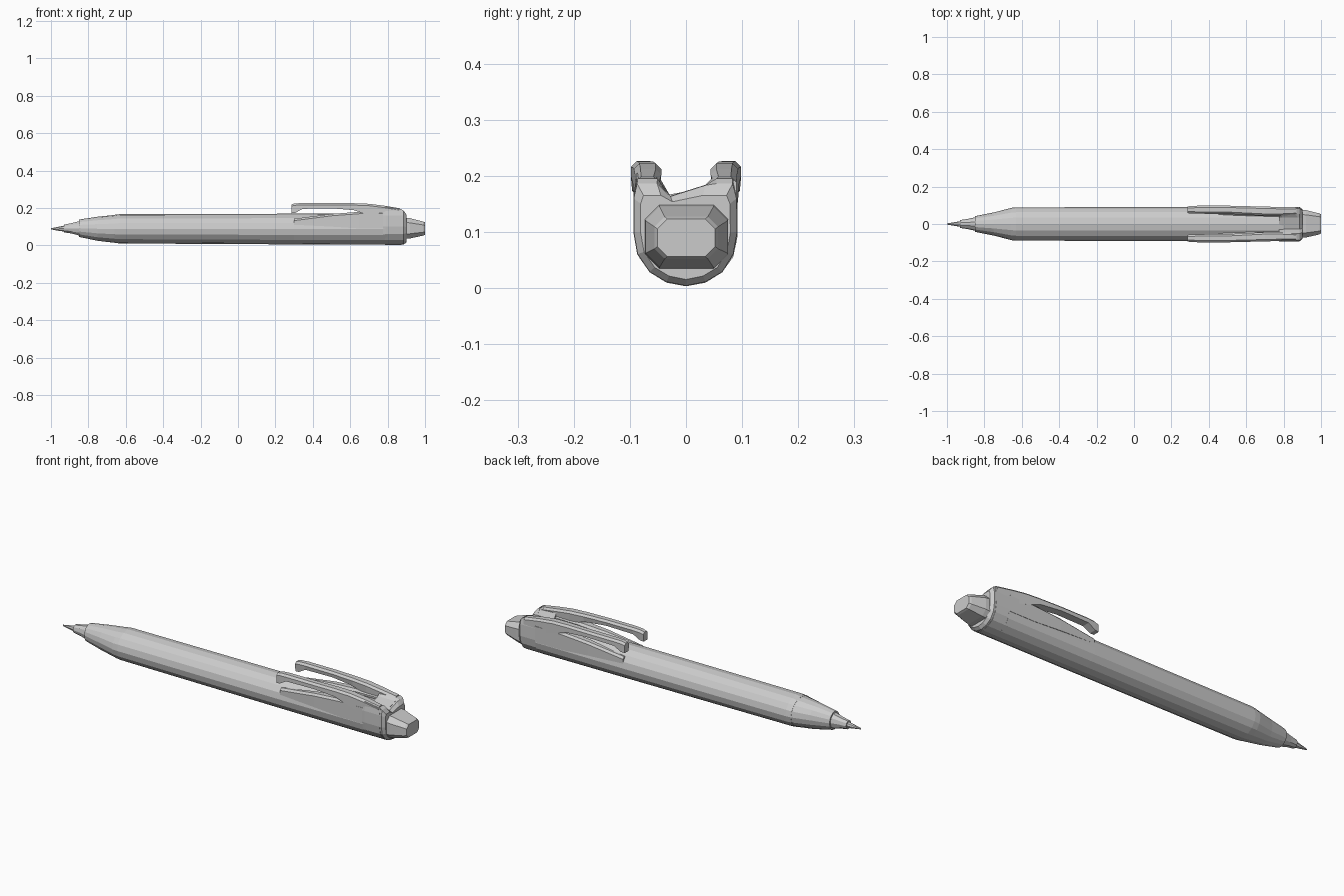
import bpy
import math


def loft(name, sections):
    """Skin equal-length rings of 3D points into a closed flat-shaded solid."""
    n = len(sections[0])
    verts = [p for ring in sections for p in ring]
    faces = []
    for s in range(len(sections) - 1):
        a, b = s * n, (s + 1) * n
        for i in range(n):
            j = (i + 1) % n
            faces.append((a + i, a + j, b + j, b + i))
    faces.append(tuple(reversed(range(n))))
    faces.append(tuple(range(len(verts) - n, len(verts))))
    # rings run counter-clockwise seen from +x, so flip is handled by signed volume
    mesh = bpy.data.meshes.new(name)
    mesh.from_pydata(verts, [], faces)
    import bmesh
    bm = bmesh.new()
    bm.from_mesh(mesh)
    bmesh.ops.recalc_face_normals(bm, faces=bm.faces)
    bm.to_mesh(mesh)
    bm.free()
    obj = bpy.data.objects.new(name, mesh)
    bpy.context.collection.objects.link(obj)
    return obj


def ring(x, ry, zlo, zhi, sides=16, yc=0.0):
    """Elliptical ring around the pen axis."""
    zc, rz = (zlo + zhi) / 2, (zhi - zlo) / 2
    return [(x, yc + ry * math.cos(2 * math.pi * i / sides),
             zc + rz * math.sin(2 * math.pi * i / sides)) for i in range(sides)]


def slab(x, y_in, y_out, zlo, zhi, side, c=0.01):
    """Rectangular section with clipped upper corners, on one side of the pen."""
    pts = [(y_in + 0.004, zlo), (y_out, zlo), (y_out, zhi - c), (y_out - c, zhi),
           (y_in + c, zhi), (y_in, zhi - c)]
    return [(x, side * y, z) for y, z in pts]


# Barrel
loft("barrel", [ring(-0.66, 0.086, 0.013, 0.163), ring(-0.63, 0.089, 0.010, 0.167),
                ring(0.30, 0.091, 0.005, 0.169), ring(0.80, 0.091, 0.003, 0.172)])

# Tapered grip, cone and writing point
loft("grip_cone", [ring(-0.655, 0.086, 0.013, 0.163), ring(-0.75, 0.062, 0.024, 0.153),
                   ring(-0.85, 0.042, 0.045, 0.138)])
loft("tip_cone", [ring(-0.84, 0.038, 0.048, 0.133, 10), ring(-0.89, 0.027, 0.062, 0.120, 10),
                  ring(-0.93, 0.021, 0.068, 0.112, 10)])
loft("writing_point", [ring(-0.92, 0.016, 0.072, 0.107, 8), ring(-0.96, 0.010, 0.078, 0.099, 8),
                       ring(-1.0, 0.003, 0.085, 0.091, 8)])

# Cap head: rounded underside, forked upper edge
fork = [(0.0, 0.003), (0.035, 0.010), (0.065, 0.028), (0.085, 0.06), (0.092, 0.10),
        (0.091, 0.16), (0.084, 0.205), (0.055, 0.205), (0.035, 0.184), (-0.028, 0.164),
        (-0.052, 0.205), (-0.088, 0.205), (-0.094, 0.16), (-0.094, 0.10),
        (-0.087, 0.06), (-0.065, 0.028), (-0.035, 0.010)]


def fork_ring(x, s, top):
    return [(x, y * s, min(0.09 + (z - 0.09) * s, top)) for y, z in fork]


loft("cap_head", [fork_ring(0.775, 0.99, 0.203), fork_ring(0.79, 1.0, 0.205),
                  fork_ring(0.875, 1.0, 0.192)])
loft("cap_flange", [fork_ring(0.87, 0.98, 0.195), fork_ring(0.885, 0.99, 0.186),
                    fork_ring(0.90, 0.86, 0.165)])


# Push button
def button_ring(x, y0, y1, z0, z1, c):
    return [(x, y, z) for y, z in [(y0 + c, z0), (y1 - c, z0), (y1, z0 + c), (y1, z1 - c),
                                   (y1 - c, z1), (y0 + c, z1), (y0, z1 - c), (y0, z0 + c)]]


loft("push_button", [button_ring(0.88, -0.074, 0.076, 0.033, 0.150, 0.025),
                     button_ring(0.92, -0.072, 0.074, 0.037, 0.145, 0.025),
                     button_ring(0.99, -0.056, 0.057, 0.052, 0.127, 0.018),
                     button_ring(1.0, -0.051, 0.052, 0.056, 0.123, 0.018)])

# Two raised clip arms, each with a low rail beneath
arm = [(0.285, 0.058, 0.094, 0.171, 0.219), (0.305, 0.056, 0.096, 0.173, 0.224),
       (0.345, 0.055, 0.098, 0.195, 0.226), (0.50, 0.054, 0.098, 0.198, 0.226),
       (0.62, 0.048, 0.095, 0.188, 0.225), (0.70, 0.044, 0.093, 0.160, 0.222),
       (0.78, 0.044, 0.091, 0.140, 0.212), (0.865, 0.048, 0.090, 0.130, 0.198)]
rail = [(0.30, 0.060, 0.086, 0.110, 0.142), (0.50, 0.048, 0.091, 0.100, 0.168),
        (0.65, 0.042, 0.092, 0.090, 0.179), (0.80, 0.040, 0.092, 0.090, 0.182)]
for label, side in (("left", 1), ("right", -1)):
    loft("clip_arm_" + label, [slab(*s, side) for s in arm])
    loft("clip_rail_" + label, [slab(*s, side) for s in rail])
